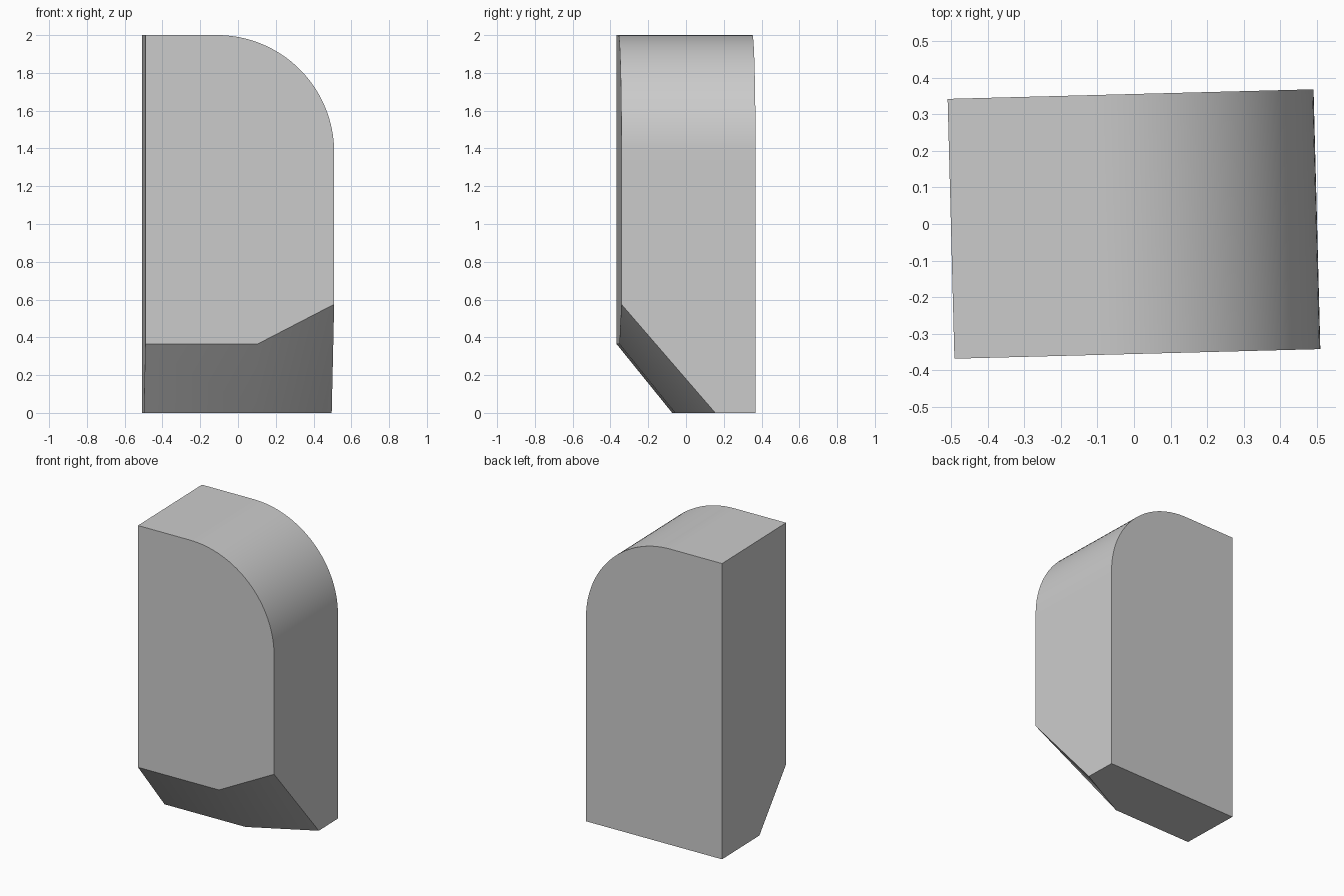
import bpy
import bmesh
from math import sin, cos, pi, radians

if "Cube" in bpy.data.objects:
    bpy.data.objects.remove(bpy.data.objects["Cube"], do_unlink=True)

HALF_W, HALF_D, HEIGHT, RADIUS, STEPS = 0.5, 0.355, 2.0, 0.62, 32

# Plain grey material
grey = bpy.data.materials.new("plain_grey")
grey.use_nodes = True
colour = (0.6, 0.6, 0.6, 1)
grey.diffuse_color = colour
grey.node_tree.nodes["Principled BSDF"].inputs["Base Color"].default_value = colour

# Upper outline: square left corner, large rounded right shoulder
upper = [(-HALF_W, HEIGHT)]
for i in range(STEPS + 1):
    a = pi / 2 * i / STEPS
    upper.append((HALF_W - RADIUS + RADIUS * sin(a), HEIGHT - RADIUS + RADIUS * cos(a)))

# Front foot is cut back, more steeply and higher towards the right
front_foot = [(-HALF_W, 0.365), (0.095, 0.365), (HALF_W, 0.575)]
bottom_edge = [(-HALF_W, -0.06), (0.095, -0.06), (HALF_W, 0.142)]
points = [(x, -HALF_D, z) for x, z in upper + front_foot]
points += [(x, HALF_D, z) for x, z in upper + [(-HALF_W, 0), (HALF_W, 0)]]
points += [(x, y, 0) for x, y in bottom_edge]

# The block is convex, so wrap the outlines and merge the flat faces
bm = bmesh.new()
for p in points:
    bm.verts.new(p)
bmesh.ops.convex_hull(bm, input=bm.verts)
bmesh.ops.dissolve_limit(bm, angle_limit=radians(0.5), verts=bm.verts, edges=bm.edges)
bmesh.ops.recalc_face_normals(bm, faces=bm.faces)
mesh = bpy.data.meshes.new("rounded_block")
bm.to_mesh(mesh)
bm.free()
mesh.materials.append(grey)

block = bpy.data.objects.new("rounded_block", mesh)
bpy.context.collection.objects.link(block)
block.rotation_euler.z = radians(1.5)  # slight turn on its base
bpy.context.view_layer.objects.active = block
block.select_set(True)
bpy.ops.object.shade_smooth_by_angle(angle=radians(30))
